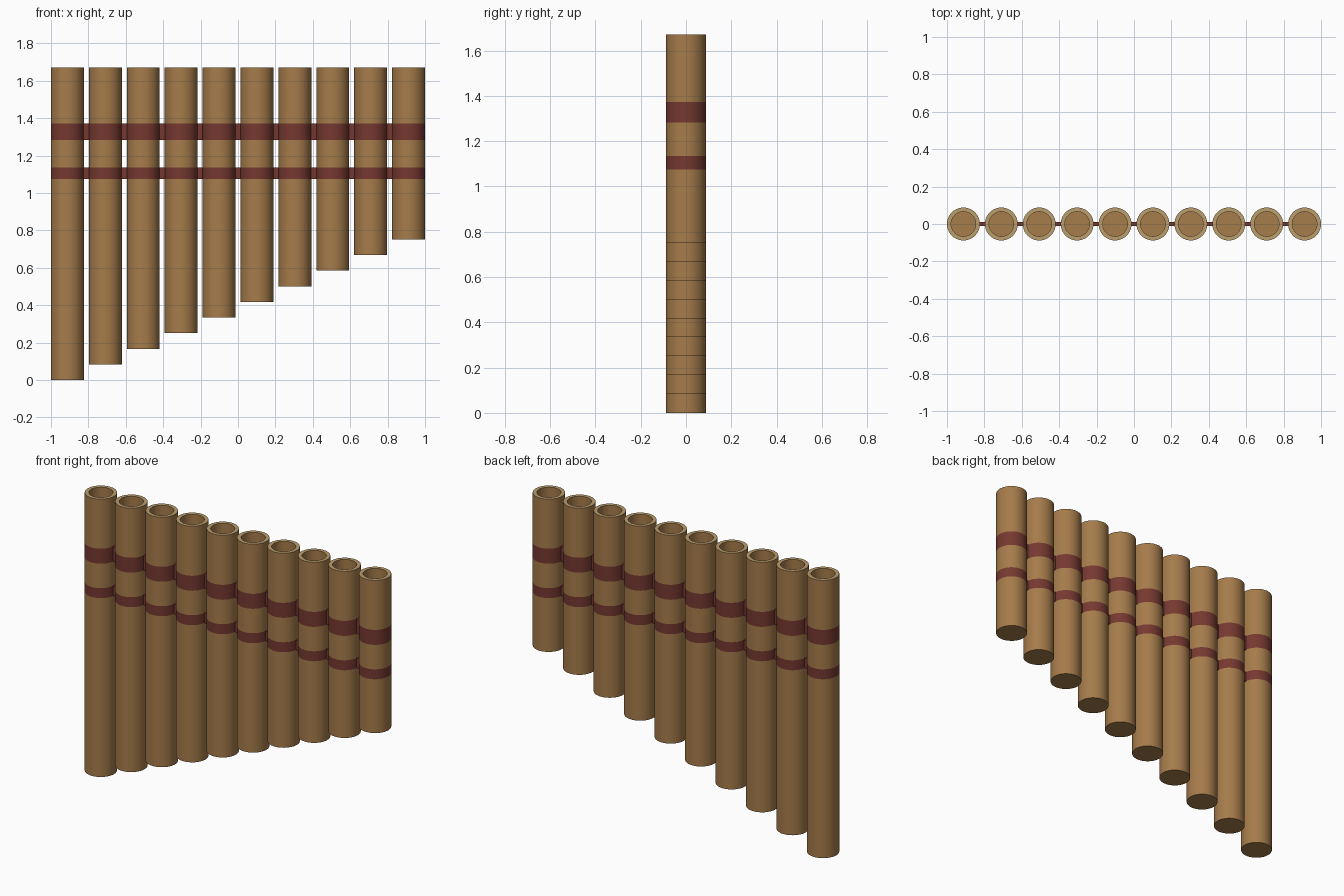
import bpy, bmesh, math

if "Cube" in bpy.data.objects:
    bpy.data.objects.remove(bpy.data.objects["Cube"])

COUNT, R, BORE, TOP = 10, 0.088, 0.066, 1.67
SPACING = (2.0 - 2 * R) / (COUNT - 1)
STEP = 0.0835
SEGMENTS = 40
BANDS = {"lower": (1.075, 1.135), "upper": (1.282, 1.372)}


def material(name, rgb):
    m = bpy.data.materials.new(name)
    m.diffuse_color = (*rgb, 1)
    m.use_nodes = True
    m.node_tree.nodes["Principled BSDF"].inputs["Base Color"].default_value = m.diffuse_color
    return m


wood = material("bamboo", (0.38, 0.20, 0.07))
rim = material("cut_rim", (0.50, 0.34, 0.15))
binding = material("binding", (0.18, 0.04, 0.03))


def add_object(name, bm, mats):
    mesh = bpy.data.meshes.new(name)
    bmesh.ops.recalc_face_normals(bm, faces=bm.faces)
    bm.to_mesh(mesh)
    bm.free()
    obj = bpy.data.objects.new(name, mesh)
    bpy.context.collection.objects.link(obj)
    for m in mats:
        mesh.materials.append(m)
    return obj


def make_pipe(name, x, bottom):
    # lathe profile: outer wall with binding zones, rim, bore, bore floor
    (l0, l1), (u0, u1) = BANDS["lower"], BANDS["upper"]
    profile = [(R, bottom), (R, l0), (R, l1), (R, u0), (R, u1),
               (R, TOP), (BORE, TOP), (BORE, bottom + 0.02)]
    zones = [0, 2, 0, 2, 0, 1, 0]
    bm = bmesh.new()
    rings = []
    for r, z in profile:
        rings.append([bm.verts.new((r * math.cos(a), r * math.sin(a), z))
                      for a in (2 * math.pi * i / SEGMENTS for i in range(SEGMENTS))])
    for low, high, zone in zip(rings, rings[1:], zones):
        for i in range(SEGMENTS):
            j = (i + 1) % SEGMENTS
            bm.faces.new((low[i], low[j], high[j], high[i])).material_index = zone
    bm.faces.new(rings[0])
    bm.faces.new(rings[-1])
    obj = add_object(name, bm, (wood, rim, binding))
    obj.location.x = x
    bpy.ops.object.select_all(action='DESELECT')
    obj.select_set(True)
    bpy.context.view_layer.objects.active = obj
    bpy.ops.object.shade_smooth_by_angle(angle=math.radians(35))


# Row of pipes, getting shorter to the right
for n in range(COUNT):
    make_pipe(f"pipe_{n + 1}", -1 + R + n * SPACING, n * STEP)

# Thin binding links in the gaps between pipes
for label, (z0, z1) in BANDS.items():
    bm = bmesh.new()
    for n in range(COUNT - 1):
        x = -1 + R + (n + 0.5) * SPACING
        verts = bmesh.ops.create_cube(bm, size=1)["verts"]
        bmesh.ops.scale(bm, vec=(0.04, 0.02, z1 - z0), verts=verts)
        bmesh.ops.translate(bm, vec=(x, 0, (z0 + z1) / 2), verts=verts)
    add_object(f"{label}_binding_links", bm, (binding,))
